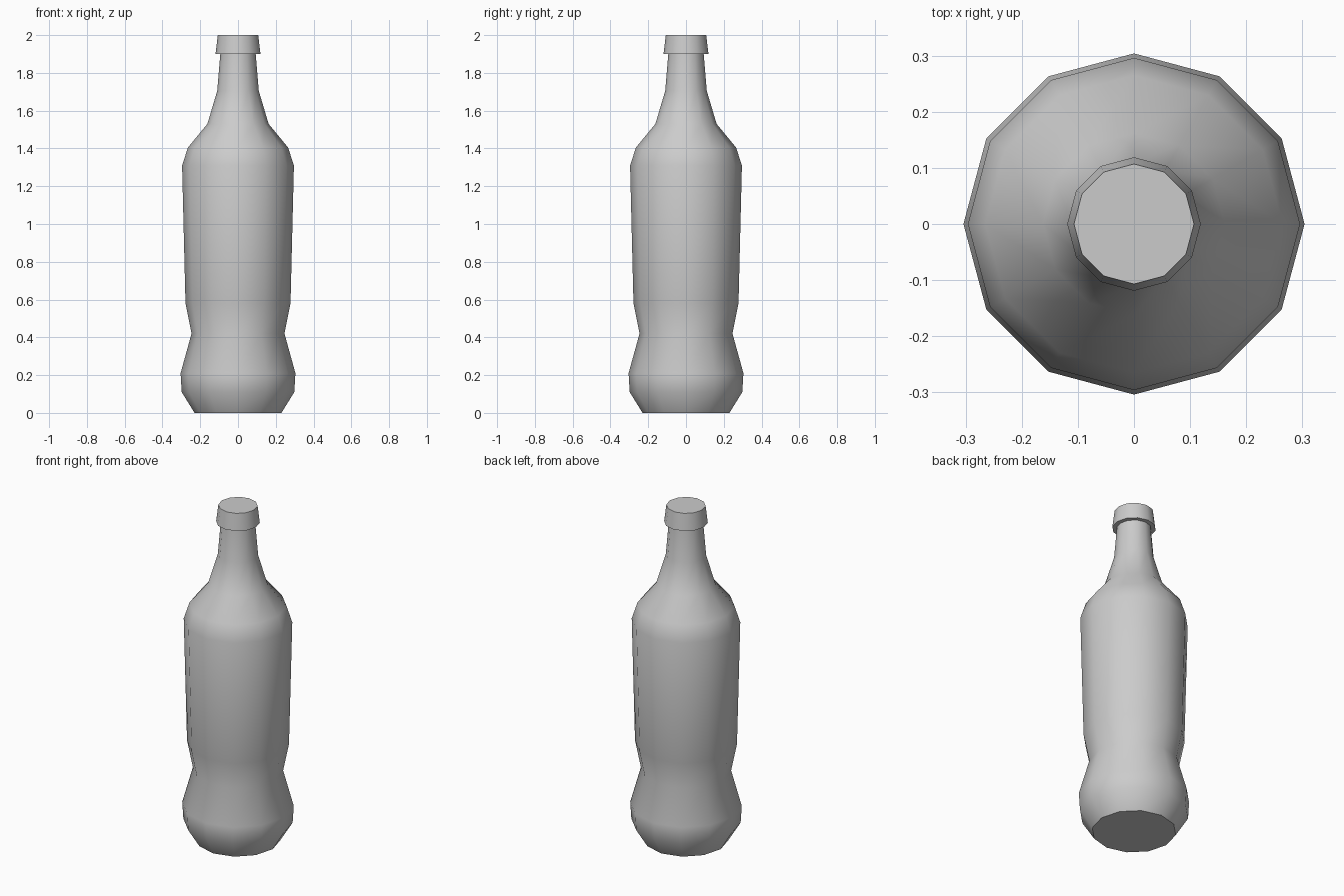
import bpy
import bmesh
import math

cube = bpy.data.objects.get("Cube")
if cube:
    bpy.data.objects.remove(cube, do_unlink=True)

SIDES = 12

grey = bpy.data.materials.new("plain grey")
grey.use_nodes = True
colour = (0.6, 0.6, 0.6, 1)
grey.diffuse_color = colour
grey.node_tree.nodes["Principled BSDF"].inputs["Base Color"].default_value = colour


def lathe(name, profile, smooth_angle):
    """Closed solid of revolution from (radius, height) pairs, bottom to top."""
    bm = bmesh.new()
    rings = []
    for radius, z in profile:
        angles = [math.tau * i / SIDES for i in range(SIDES)]
        rings.append([bm.verts.new((radius * math.cos(a), radius * math.sin(a), z))
                      for a in angles])
    for low, high in zip(rings, rings[1:]):
        for i in range(SIDES):
            j = (i + 1) % SIDES
            bm.faces.new((low[i], low[j], high[j], high[i]))
    bm.faces.new(rings[0][::-1])
    bm.faces.new(rings[-1])
    mesh = bpy.data.meshes.new(name)
    bm.to_mesh(mesh)
    bm.free()
    mesh.materials.append(grey)
    obj = bpy.data.objects.new(name, mesh)
    bpy.context.collection.objects.link(obj)
    bpy.ops.object.select_all(action="DESELECT")
    obj.select_set(True)
    bpy.context.view_layer.objects.active = obj
    bpy.ops.object.shade_smooth_by_angle(angle=math.radians(smooth_angle))
    return obj


# Bottle: rounded foot, pinched waist, straight body, shoulder and neck
lathe("bottle_body", [
    (0.23, 0), (0.298, 0.11), (0.304, 0.21), (0.246, 0.42), (0.278, 0.58),
    (0.296, 1.31), (0.265, 1.405), (0.162, 1.53), (0.11, 1.705), (0.093, 1.91),
], 50)

# Cap: slightly tapered, wider than the neck
lathe("bottle_cap", [(0.119, 1.9), (0.107, 2.0)], 50)
